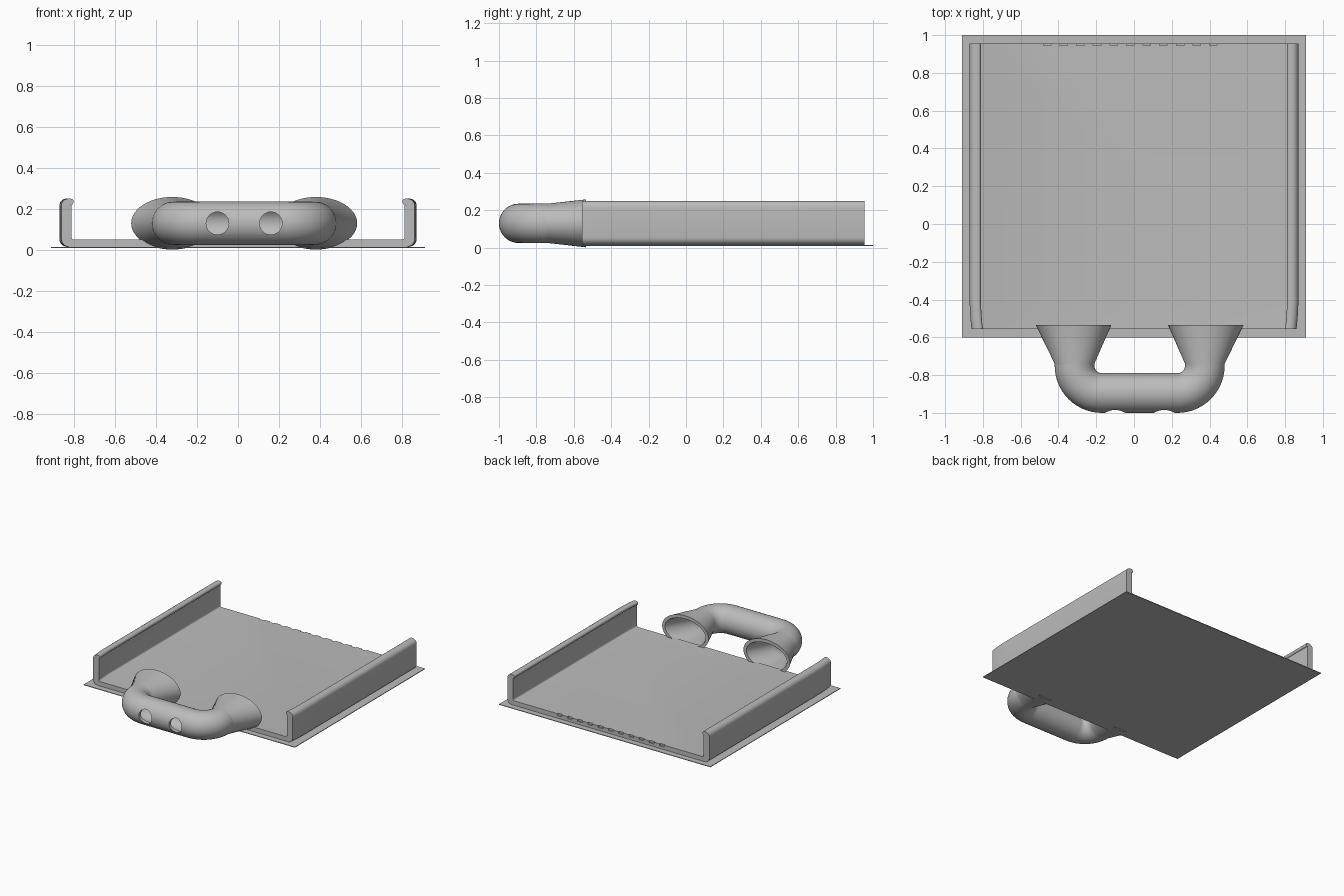
import bpy, bmesh
from math import sin, cos, pi
from mathutils import Vector

cube = bpy.data.objects.get("Cube")
if cube:
    bpy.data.objects.remove(cube)

grey = bpy.data.materials.new("plain grey")
grey.use_nodes = True
COLOUR = (0.5, 0.5, 0.5, 1)
grey.diffuse_color = COLOUR
grey.node_tree.nodes["Principled BSDF"].inputs["Base Color"].default_value = COLOUR


def finish(name, bm, smooth=True):
    """Turn a bmesh into a named, shaded object."""
    bmesh.ops.recalc_face_normals(bm, faces=bm.faces)
    mesh = bpy.data.meshes.new(name)
    bm.to_mesh(mesh)
    bm.free()
    obj = bpy.data.objects.new(name, mesh)
    bpy.context.collection.objects.link(obj)
    mesh.materials.append(grey)
    if smooth:
        bpy.ops.object.select_all(action='DESELECT')
        obj.select_set(True)
        bpy.context.view_layer.objects.active = obj
        bpy.ops.object.shade_smooth_by_angle(angle=0.6)
    return obj


def loft(bm, rings, cyclic=False):
    """Skin a list of closed rings, capping the ends unless cyclic."""
    loops = [[bm.verts.new(p) for p in ring] for ring in rings]
    n = len(loops[0])
    pairs = list(zip(loops, loops[1:]))
    if cyclic:
        pairs.append((loops[-1], loops[0]))
    else:
        bm.faces.new(loops[0])
        bm.faces.new(loops[-1])
    for a, b in pairs:
        for i in range(n):
            j = (i + 1) % n
            bm.faces.new((a[i], a[j], b[j], b[i]))


def arc(cx, cz, r, start, end, steps=6):
    """Points on a circular arc, angles in quarter turns."""
    angles = [(start + (end - start) * i / steps) * pi / 2 for i in range(steps + 1)]
    return [(cx + r * cos(a), cz + r * sin(a)) for a in angles]


def cut(target, cutter):
    mod = target.modifiers.new("cut", 'BOOLEAN')
    mod.operation = 'DIFFERENCE'
    mod.solver = 'EXACT'
    mod.object = cutter
    cutter.hide_render = True
    cutter.hide_set(True)
    cutter.display_type = 'WIRE'


# Thin base sheet
bm = bmesh.new()
loft(bm, [[(x, y, z) for x, y in ((-.91, -.6), (.91, -.6), (.91, 1), (-.91, 1))]
          for z in (.01, .015)])
finish("base_sheet", bm, False)

# Tray: floor and hooked side walls, drawn in slightly at the front
half = (arc(.83, .055, .04, -1, 0) + arc(.835, .215, .035, 0, 1)
        + arc(.825, .235, .015, 1, 3) + [(.82, .22)] + arc(.81, .06, .01, 0, -1, 3))


def tray_section(y, inset):
    right = [(x - inset, y, z) for x, z in half]
    return right + [(-x, y, z) for x, _, z in reversed(right)]


bm = bmesh.new()
sections = [tray_section(.955, 0)]
for i in range(7):
    t = i / 6
    sections.append(tray_section(-.4 - .155 * t, .01 * t * t))
loft(bm, sections)
tray = finish("tray", bm)

# Small slots along the rear edge of the tray floor
bm = bmesh.new()
for i in range(11):
    slot = bmesh.ops.create_cube(bm, size=1)["verts"]
    bmesh.ops.scale(bm, verts=slot, vec=(.04, .02, .02))
    bmesh.ops.translate(bm, verts=slot, vec=(-.46 + .088 * i, .955, .046))
cut(tray, finish("rear_slot_cutter", bm, False))

# Hollow handle: curved tube with oval flared ends
MID_X, MID_Z, TUBE, WALL = .03, .13, .105, .025
LEG, BEND, BEND_Y = .345, .145, -.75
half_path = [(LEG + .005, -.535, .2, .128), (LEG, BEND_Y + .01, TUBE, TUBE)]
for x, y in arc(LEG - BEND, BEND_Y, BEND, 0, -1, 14):
    half_path.append((x, y, TUBE, TUBE))
path = half_path + [(-x, y, w, h) for x, y, w, h in reversed(half_path)]


def tube_rings(thin):
    rings = []
    for i, (x, y, w, h) in enumerate(path):
        if i < 2 or i > len(path) - 3:       # straight legs
            side = Vector((1 if x > 0 else -1, 0, 0))
        else:                                # bends
            cx = (LEG - BEND) * (1 if x > 0 else -1)
            side = Vector((x - cx, y - BEND_Y, 0)).normalized()
        centre = Vector((x + MID_X, y, MID_Z))
        rings.append([centre + side * (w - thin) * cos(a) + Vector((0, 0, (h - thin) * sin(a)))
                      for a in (2 * pi * k / 48 for k in range(48))])
    return rings


bm = bmesh.new()
loft(bm, tube_rings(0) + tube_rings(WALL)[::-1], cyclic=True)
handle = finish("handle", bm)

# Two round holes in the front of the handle
bm = bmesh.new()
for x in (-.1, .16):
    loft(bm, [[(x + dx, y, dz) for dx, dz in arc(0, MID_Z, .055, 0, 4, 32)[:-1]]
              for y in (-1.1, -.9)])
cut(handle, finish("hole_cutter", bm, False))
